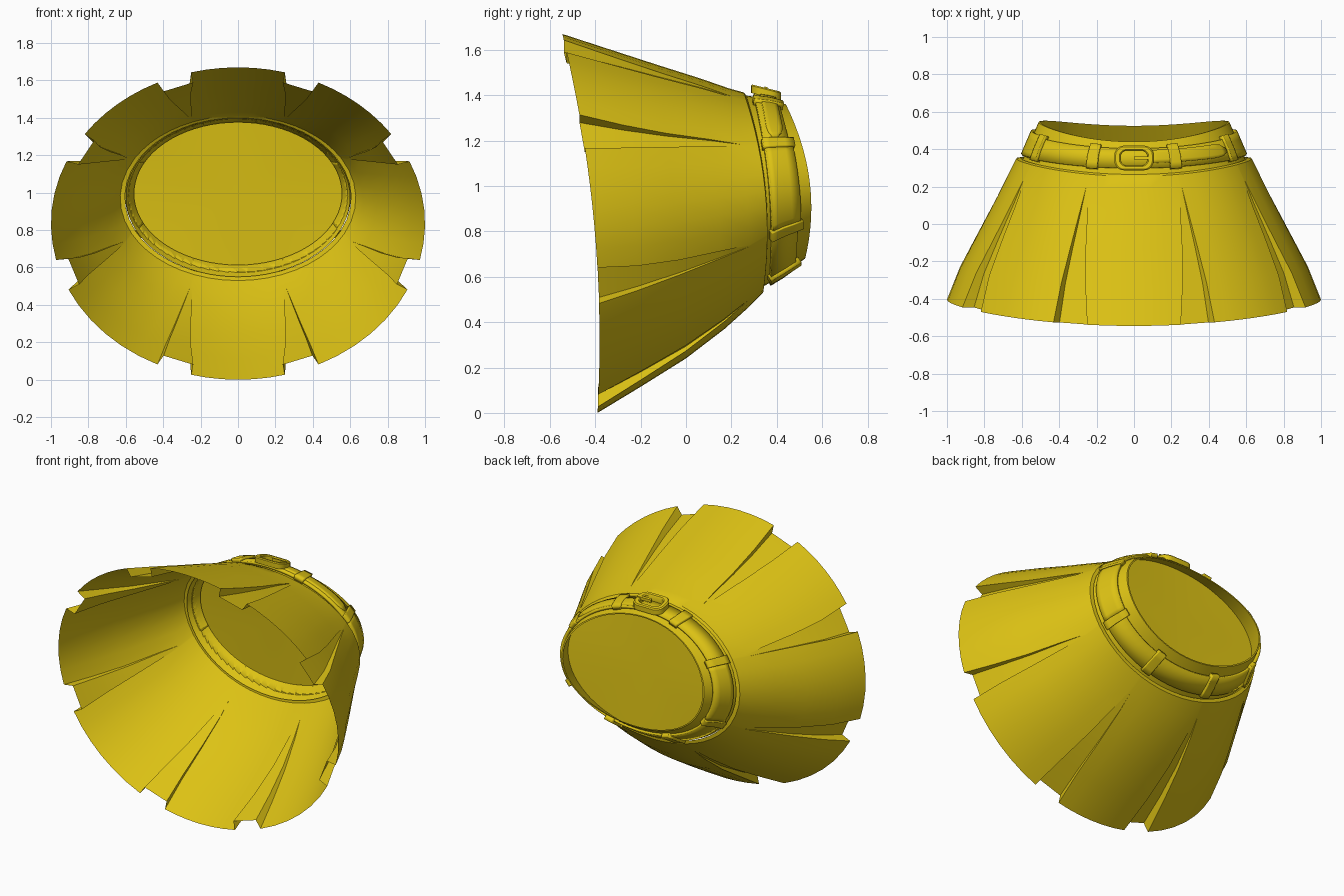
import bpy, bmesh, math
from mathutils import Vector

if "Cube" in bpy.data.objects:
    bpy.data.objects.remove(bpy.data.objects["Cube"])

yellow = bpy.data.materials.new("golden yellow")
yellow.diffuse_color = (0.72, 0.54, 0.007, 1)
yellow.use_nodes = True
yellow.node_tree.nodes["Principled BSDF"].inputs["Base Color"].default_value = yellow.diffuse_color

# Cross-sections along the garment: (y at top, side, bottom), half width, z low, z high
SKIRT = [((-.545, -.405, -.39), 1.0, 0.0, 1.67),
         ((-.33, -.23, -.20), .93, .115, 1.60),
         ((-.13, -.05, 0.0), .835, .24, 1.535),
         ((.06, .14, .17), .735, .37, 1.475),
         ((.19, .27, .27), .67, .46, 1.43)]
YOKE = [((.255, .35, .34), .63, .53, 1.412),
        ((.265, .352, .343), .605, .55, 1.40)]
BAND = [((.255, .335, .33), .60, .55, 1.40),
        ((.36, .41, .42), .568, .605, 1.385),
        ((.44, .545, .525), .51, .68, 1.36)]
# Pleats of one half, degrees from the top: hem start, hem end, closing angle
FOLDS = [(14.5, 25.5, 22), (55, 66.5, 61), (103.5, 115, 115.5), (154.5, 165.5, 158)]


def point(ring, deg, scale=1.0):
    (yt, ys, yb), rx, z0, z1 = ring
    a = math.radians(deg)
    c = math.cos(a)
    y = ys + (yt - yb) / 2 * c + ((yt + yb) / 2 - ys) * c * c
    return Vector((scale * rx * math.sin(a), y, (z0 + z1) / 2 + scale * (z1 - z0) / 2 * c))


def band_point(deg, v, scale=1.0):
    i = min(int(v), 1)
    return point(BAND[i], deg, scale).lerp(point(BAND[i + 1], deg, scale), v - i)


def finish(name, bm, angle=35):
    me = bpy.data.meshes.new(name)
    bm.to_mesh(me)
    bm.free()
    me.materials.append(yellow)
    ob = bpy.data.objects.new(name, me)
    bpy.context.collection.objects.link(ob)
    bpy.ops.object.select_all(action='DESELECT')
    ob.select_set(True)
    bpy.context.view_layer.objects.active = ob
    bpy.ops.object.shade_smooth_by_angle(angle=math.radians(angle))
    return ob


def loft(name, rows, closed, tip=None, thickness=0):
    bm = bmesh.new()
    vs = [[bm.verts.new(p) for p in r] for r in rows]
    n = len(rows[0])
    for a, b in zip(vs, vs[1:]):
        for i in range(n if closed else n - 1):
            j = (i + 1) % n
            bm.faces.new((a[i], a[j], b[j], b[i]))
    if tip:
        t = bm.verts.new(tip)
        for i in range(n):
            bm.faces.new((vs[-1][i], vs[-1][(i + 1) % n], t))
    bmesh.ops.dissolve_degenerate(bm, dist=1e-5, edges=bm.edges)
    ob = finish(name, bm)
    if thickness:
        m = ob.modifiers.new("thickness", 'SOLIDIFY')
        m.thickness, m.offset = thickness, 1
    return ob


def columns(t):
    """Angle and inward scale of each column; t runs from hem (0) to closed pleats (1)."""
    folds = [(a + (c - .4 - a) * t, b + (c + .4 - b) * t) for a, b, c in FOLDS]
    folds += [(360 - b, 360 - a) for a, b in reversed(folds)]
    deep = 1 - .065 * (1 - t)
    out = []
    for k, (a, b) in enumerate(folds):
        start = folds[k - 1][1] - (360 if k == 0 else 0)
        out += [(start + (a - start) * i / 6, 1) for i in range(7)]
        out += [(a + .3 * (1 - t), deep), (b - .3 * (1 - t), deep)]
    return out


# Pleated skirt with the turned-in top edge
rows = [[point(r, d, s) for d, s in columns(i / 4)] for i, r in enumerate(SKIRT)]
rows += [[point(r, d, s) for d, s in columns(1)] for r in YOKE]
loft("pleated_skirt", rows, True)

# Waistband, its rim and the recessed inner panel
degs = [i * 5 for i in range(72)]
rows = [[band_point(d, v) for d in degs] for v in (0, .5, 1, 1.5, 2)]
rows += [[band_point(d, v, .98) for d in degs] for v in (2, 1.5, 1)]
loft("waistband", rows, True, tip=(0, .395, .995))

# Belt around the waistband
loft("belt", [[band_point(d, v) for d in degs] for v in (.4, 1, 1.5)], True, thickness=.014)


def patch(name, d0, d1, v0, v1, thickness, round_end=False):
    n = 12
    rows = []
    for k in range(5):
        row = []
        for i in range(n + 1):
            u = i / n
            w = math.sqrt(max(.05, 1 - ((u - .8) / .2) ** 2)) if round_end and u > .8 else 1
            row.append(band_point(d0 + (d1 - d0) * u, (v0 + v1) / 2 + (v1 - v0) * (k / 4 - .5) * w))
        rows.append(row)
    loft(name, rows, False, thickness=thickness)


# Belt loops, side tabs and the free belt end
for d in (22, 62, 118, 158):
    for side, a in (("right", d), ("left", 360 - d)):
        patch(f"belt_loop_{side}_{d}", a - 3, a + 3, .3, 1.65, .03)
for side, a in (("right", 90), ("left", 270)):
    patch(f"side_tab_{side}", a - 26, a + 26, .45, 1.6, .02)
patch("belt_end", 8, 58, .65, 1.35, .022, True)


# Buckle: rounded frame tilted with the belt
def rounded(w, h, r):
    pts = []
    for q, (sx, sy) in enumerate(((1, 1), (-1, 1), (-1, -1), (1, -1))):
        for k in range(6):
            a = math.radians(90 * q + 18 * k)
            pts.append((sx * (w - r) + r * math.cos(a), sy * (h - r) + r * math.sin(a)))
    return pts


def tilt(x, y, z):
    return Vector((x, .353 + y, 1.412 - .25 * y + z))


outer, inner = rounded(.105, .066, .05), rounded(.072, .04, .032)
loops = [(outer, -.018), (outer, .014), (rounded(.098, .06, .045), .02),
         (rounded(.078, .045, .036), .02), (inner, .014), (inner, -.018), (outer, -.018)]
loft("buckle_frame", [[tilt(x, y, z) for x, y in p] for p, z in loops], True)

# Buckle prong
bm = bmesh.new()
bmesh.ops.create_cube(bm, size=1)
for v in bm.verts:
    v.co = tilt(.05 + v.co.x * .1, v.co.y * .014, .016 + v.co.z * .018)
finish("buckle_prong", bm)
